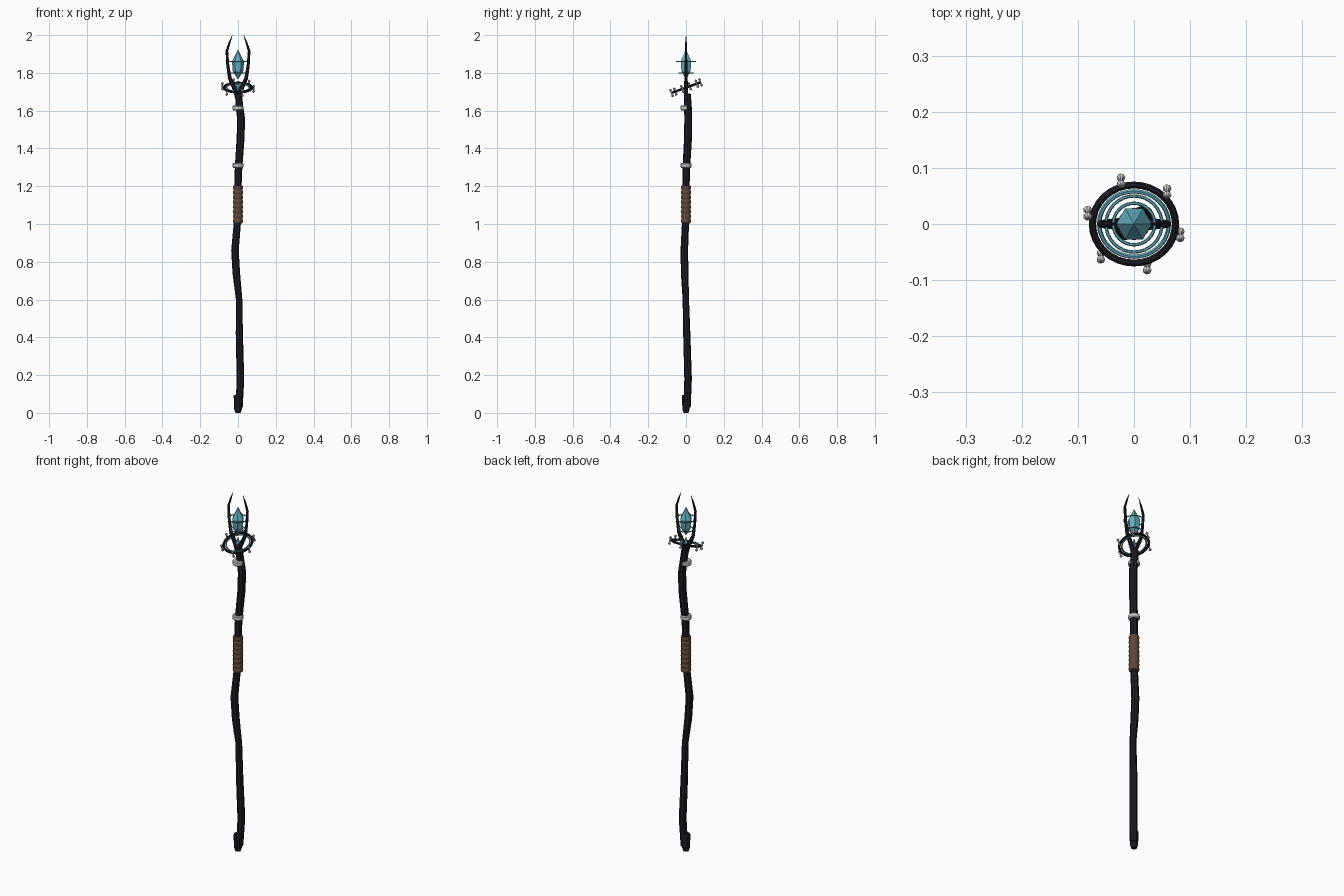
import bpy, bmesh, math
from mathutils import Vector, Matrix

if "Cube" in bpy.data.objects:
    bpy.data.objects.remove(bpy.data.objects["Cube"])


def mat(name, c):
    m = bpy.data.materials.new(name)
    m.diffuse_color = (*c, 1)
    m.use_nodes = True
    m.node_tree.nodes["Principled BSDF"].inputs["Base Color"].default_value = m.diffuse_color
    return m


WOOD = mat("dark_wood", (0.012, 0.012, 0.018))
BLUE = mat("crystal_blue", (0.12, 0.42, 0.52))
LEATHER = mat("leather", (0.12, 0.065, 0.04))


def make(name, bm, material=None, matrix=None):
    bmesh.ops.recalc_face_normals(bm, faces=bm.faces)
    me = bpy.data.meshes.new(name)
    bm.to_mesh(me)
    bm.free()
    ob = bpy.data.objects.new(name, me)
    bpy.context.collection.objects.link(ob)
    if material:
        me.materials.append(material)
    if matrix:
        ob.matrix_world = matrix
    return ob


def skin(bm, rings, closed=False):
    n = len(rings[0])
    pairs = list(zip(rings, rings[1:])) + ([(rings[-1], rings[0])] if closed else [])
    for a, b in pairs:
        for i in range(n):
            bm.faces.new((a[i], a[(i + 1) % n], b[(i + 1) % n], b[i]))
    if not closed:
        bm.faces.new(rings[0])
        bm.faces.new(rings[-1])


def tube(name, pts, sides, material):
    """pts: (x, y, z, radius) along a path"""
    bm = bmesh.new()
    rings = []
    for i, p in enumerate(pts):
        a, b = Vector(pts[max(i - 1, 0)][:3]), Vector(pts[min(i + 1, len(pts) - 1)][:3])
        d = (b - a).normalized()
        v = d.cross(Vector((1, 0, 0))).normalized()
        u = v.cross(d)
        rings.append([bm.verts.new(Vector(p[:3]) + p[3] * (u * math.cos(t) + v * math.sin(t)))
                      for t in (2 * math.pi * k / sides for k in range(sides))])
    skin(bm, rings)
    return make(name, bm, material)


def torus(name, R, r, material, matrix, seg=32, sides=6):
    bm = bmesh.new()
    rings = []
    for i in range(seg):
        a = 2 * math.pi * i / seg
        rings.append([bm.verts.new(((R + r * math.cos(t)) * math.cos(a),
                                    (R + r * math.cos(t)) * math.sin(a), r * math.sin(t)))
                      for t in (2 * math.pi * k / sides for k in range(sides))])
    skin(bm, rings, True)
    return make(name, bm, material, matrix)


def lathe(name, prof, sides, material=None, matrix=None):
    """prof: (radius, z) pairs"""
    bm = bmesh.new()
    rings = [[bm.verts.new((r * math.cos(t), r * math.sin(t), z))
              for t in (2 * math.pi * k / sides for k in range(sides))] for r, z in prof]
    skin(bm, rings)
    bmesh.ops.remove_doubles(bm, verts=bm.verts, dist=1e-5)
    return make(name, bm, material, matrix)


# Crooked wooden shaft
tube("shaft", [(0.006, 0.006, 0.03, 0.019), (0.013, 0.011, 0.18, 0.02), (0.007, 0.004, 0.42, 0.019),
               (0.006, -0.001, 0.6, 0.017), (-0.009, -0.007, 0.74, 0.02), (-0.016, -0.009, 0.86, 0.02),
               (-0.004, -0.003, 1.0, 0.019), (0, 0, 1.2, 0.019), (0.003, 0.002, 1.3, 0.02),
               (0.014, 0.011, 1.46, 0.021), (0.016, 0.012, 1.56, 0.021), (0.007, 0.01, 1.63, 0.02),
               (0.002, 0.007, 1.69, 0.018)], 8, WOOD)

# Foot cap
lathe("foot_cap", [(0.014, 0), (0.02, 0.018), (0.023, 0.09), (0.02, 0.096)], 10, WOOD)

# Leather grip with wrapped ridges
prof = [(0.02, 1.003)]
for i in range(8):
    z = 1.003 + i * 0.0253
    prof += [(0.0245, z + 0.003), (0.0272, z + 0.0125), (0.0245, z + 0.022)]
lathe("grip", prof + [(0.02, 1.205)], 12, LEATHER)

# Metal bands
for n, z in (("lower_band", 1.31), ("upper_band", 1.615)):
    lathe(n, [(0.025, z - 0.013), (0.029, z - 0.008), (0.029, z + 0.008), (0.025, z + 0.013)], 12)

# Prongs holding the crystal
for s, n in ((-1, "left"), (1, "right")):
    tube(n + "_prong", [(0, 0, 1.66, 0.013), (s * 0.014, 0, 1.71, 0.013), (s * 0.043, 0, 1.77, 0.010),
                        (s * 0.054, 0, 1.84, 0.008), (s * 0.059, 0, 1.915, 0.007),
                        (s * 0.045, 0, 1.96, 0.005), (s * 0.03, 0, 2.0, 0.0008)], 6, WOOD)

# Crystal
lathe("crystal", [(0, 1.765), (0.028, 1.81), (0.032, 1.86), (0, 1.925)], 6, BLUE)
lathe("small_crystal", [(0, 1.69), (0.013, 1.72), (0, 1.76)], 6, BLUE)

# Energy rings and the tilted crown with studs
for i, (R, z) in enumerate(((0.05, 1.86), (0.037, 1.80))):
    torus(f"energy_ring_{i}", R, 0.003, BLUE, Matrix.Translation((0, 0, z)))
tilt = Matrix.Translation((0, 0, 1.722)) @ Matrix.Rotation(math.radians(20), 4, 'X')
torus("inner_ring", 0.062, 0.004, BLUE, tilt)
torus("crown_ring", 0.074, 0.0065, WOOD, tilt, sides=8)
for i in range(6):
    a = math.radians(-14 + 60 * i)
    m = tilt @ Matrix.Translation((0.085 * math.cos(a), 0.085 * math.sin(a), 0))
    lathe(f"stud_{i}", [(0, -0.024), (0.008, -0.017), (0.004, -0.008), (0.004, 0.008), (0.008, 0.017), (0, 0.024)],
          7, None, m)
